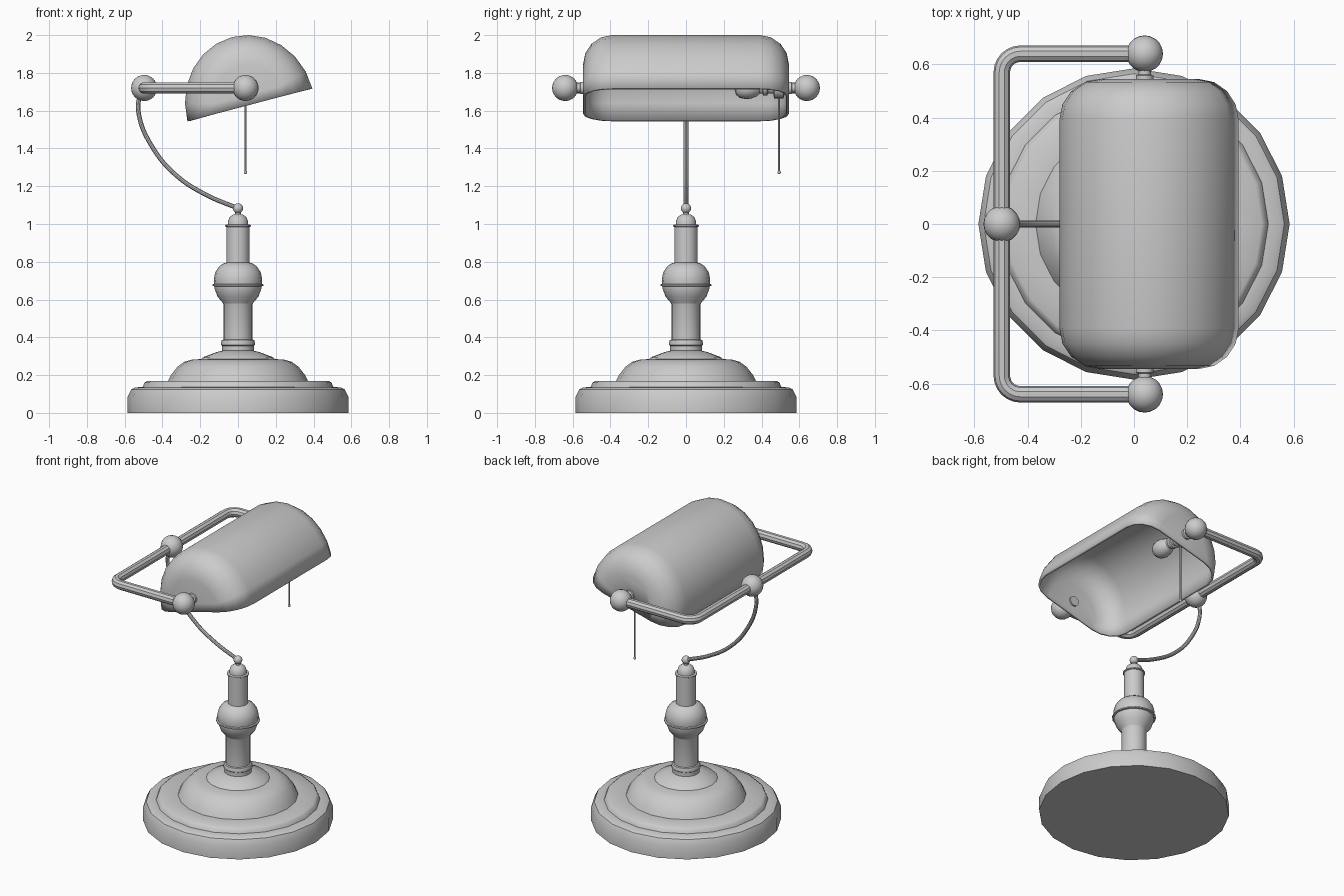
import bpy, bmesh
from math import sin, cos, pi, radians
from mathutils import Vector

if "Cube" in bpy.data.objects:
    bpy.data.objects.remove(bpy.data.objects["Cube"])


def finish(ob, angle=35):
    bpy.ops.object.select_all(action='DESELECT')
    ob.select_set(True)
    bpy.context.view_layer.objects.active = ob
    bpy.ops.object.shade_smooth_by_angle(angle=radians(angle))
    return ob


def loft(name, rings, closed=True, loc=(0, 0, 0), rot=(0, 0, 0)):
    """Skin a list of equal-length rings and cap both ends."""
    bm = bmesh.new()
    rows = [[bm.verts.new(p) for p in ring] for ring in rings]
    n = len(rings[0])
    for a, b in zip(rows, rows[1:]):
        for i in range(n if closed else n - 1):
            j = (i + 1) % n
            bm.faces.new((a[i], a[j], b[j], b[i]))
    bm.faces.new(rows[0])
    bm.faces.new(rows[-1])
    bmesh.ops.recalc_face_normals(bm, faces=bm.faces)
    me = bpy.data.meshes.new(name)
    bm.to_mesh(me)
    bm.free()
    ob = bpy.data.objects.new(name, me)
    bpy.context.collection.objects.link(ob)
    ob.location, ob.rotation_euler = loc, rot
    return ob


def lathe(name, profile, sides=20, **kw):
    rings = [[(r * cos(2 * pi * i / sides), r * sin(2 * pi * i / sides), z)
              for i in range(sides)] for r, z in profile]
    return finish(loft(name, rings, **kw))


def ball(name, loc, r):
    bpy.ops.mesh.primitive_uv_sphere_add(segments=20, ring_count=12, radius=r, location=loc)
    ob = bpy.context.object
    ob.name = name
    return finish(ob)


def tube(name, pts, r, smooth=False):
    cu = bpy.data.curves.new(name, 'CURVE')
    cu.dimensions = '3D'
    cu.bevel_depth, cu.bevel_resolution, cu.use_fill_caps = r, 3, True
    cu.resolution_u = 5
    if smooth:
        sp = cu.splines.new('BEZIER')
        sp.bezier_points.add(len(pts) - 1)
        for bp, p in zip(sp.bezier_points, pts):
            bp.co = p
            bp.handle_left_type = bp.handle_right_type = 'AUTO'
    else:
        sp = cu.splines.new('POLY')
        sp.points.add(len(pts) - 1)
        for q, p in zip(sp.points, pts):
            q.co = (*p, 1)
    ob = bpy.data.objects.new(name, cu)
    bpy.context.collection.objects.link(ob)
    bpy.ops.object.select_all(action='DESELECT')
    ob.select_set(True)
    bpy.context.view_layer.objects.active = ob
    bpy.ops.object.convert(target='MESH')
    return finish(bpy.context.object)


PX, PY, PZ = 0.04, 0.64, 1.72      # shade pivot
BX = -0.497                        # back of the yoke

# Stepped round foot
lathe("base", [(.585, 0), (.585, .085), (.565, .125), (.545, .135), (.505, .137), (.495, .16),
               (.48, .17), (.37, .17), (.355, .2), (.32, .245), (.285, .27), (.245, .282),
               (.195, .285), (.185, .295), (.11, .323), (.08, .33)])

# Turned column with bulb and cap
lathe("column", [(.084, .325), (.084, .355), (.09, .36), (.09, .372), (.086, .385), (.077, .388),
                 (.077, .575), (.08, .582), (.108, .615), (.123, .655), (.124, .67), (.135, .672),
                 (.135, .68), (.126, .683), (.128, .71), (.12, .745), (.1, .775), (.075, .792),
                 (.062, .795), (.062, .985), (.068, .988), (.068, .995), (.054, .998),
                 (.053, 1.015), (.045, 1.035), (.03, 1.048), (.015, 1.052), (.015, 1.08)])
ball("column_finial", (0, 0, 1.083), .027)

# Curved stem
tube("curved_stem", [(0, 0, 1.083), (-.17, 0, 1.155), (-.33, 0, 1.26), (-.455, 0, 1.41),
                     (-.525, 0, 1.58), (-.522, 0, 1.67), (BX, 0, PZ)], .0125, smooth=True)

# Yoke: U-shaped rod with rounded corners
R = .07
half = [(PX, PY, PZ)]
half += [(BX + R - R * sin(a), PY - R + R * cos(a), PZ)
         for a in (pi / 2 * i / 6 for i in range(7))]
tube("yoke", half + [(x, -y, z) for x, y, z in reversed(half)], .031)
ball("yoke_back_ball", (BX, 0, PZ), .069)
for s, side in ((1, "back"), (-1, "front")):
    ball(f"pivot_ball_{side}", (PX, s * PY, PZ), .069)
    lathe(f"pivot_pin_{side}", [(.033, .52), (.033, .558), (.024, .562), (.024, .62)],
          loc=(PX, 0, PZ), rot=(-s * pi / 2, 0, 0))

# Shade: half-elliptical trough with rounded ends, tilted forward
A, B, C, L = .342, .371, .155, .545
rings = []
for i in range(10):
    phi = radians(22.5) * (4 - i if i < 5 else i - 5)
    y = (L - C + C * sin(phi)) * (-1 if i < 5 else 1)
    inset = C * (1 - cos(phi))
    rings.append([((A - inset) * cos(pi * k / 12), y, (B - inset) * sin(pi * k / 12))
                  for k in range(13)])
shade = loft("shade", rings, closed=False, loc=(.063, 0, 1.631), rot=(0, -radians(14.8), 0))
sol = shade.modifiers.new("thickness", 'SOLIDIFY')
sol.thickness, sol.offset = .015, -1
finish(shade, 40)

# Bulb, socket and pull cord
lathe("bulb_and_socket", [(.012, .258), (.035, .264), (.052, .285), (.059, .315), (.056, .345),
                          (.044, .375), (.03, .39), (.03, .405), (.04, .408), (.04, .43),
                          (.03, .433), (.03, .462), (.055, .466), (.055, .515), (.033, .522),
                          (.033, .535)],
      loc=(PX, 0, PZ), rot=(-pi / 2, 0, 0))
tube("pull_cord", [(PX, .493, 1.69), (PX, .493, 1.275)], .005)
ball("pull_cord_end", (PX, .493, 1.273), .009)
